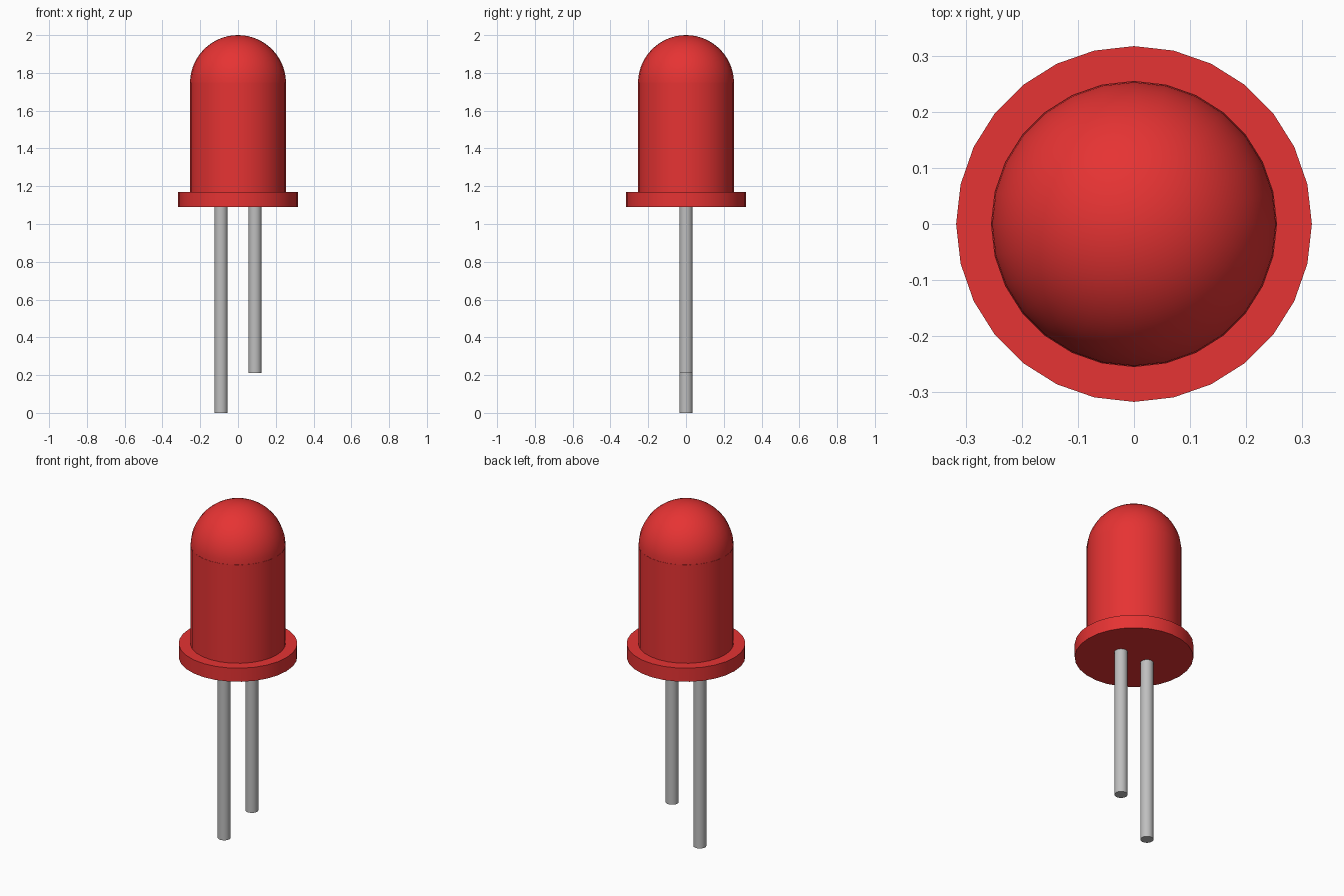
import bpy
import bmesh
import math

cube = bpy.data.objects.get("Cube")
if cube:
    bpy.data.objects.remove(cube, do_unlink=True)


def material(name, color):
    mat = bpy.data.materials.new(name)
    mat.use_nodes = True
    mat.diffuse_color = color
    mat.node_tree.nodes["Principled BSDF"].inputs["Base Color"].default_value = color
    return mat


red = material("red plastic", (0.79, 0.033, 0.033, 1))
grey = material("grey metal", (0.52, 0.52, 0.52, 1))


def finish(obj, name, mat):
    obj.name = name
    obj.data.materials.append(mat)
    bpy.ops.object.shade_smooth_by_angle(angle=math.radians(35))
    return obj


def cylinder(name, mat, radius, bottom, top, x=0, sides=28):
    bpy.ops.mesh.primitive_cylinder_add(
        vertices=sides, radius=radius, depth=top - bottom,
        location=(x, 0, (bottom + top) / 2))
    return finish(bpy.context.object, name, mat)


# Bulb: rim, straight body and rounded dome
cylinder("rim", red, 0.317, 1.09, 1.17)
cylinder("body", red, 0.255, 1.17, 1.75)

bpy.ops.mesh.primitive_uv_sphere_add(
    segments=28, ring_count=28, radius=0.254, location=(0, 0, 1.746))
dome = bpy.context.object
bm = bmesh.new()
bm.from_mesh(dome.data)
bmesh.ops.delete(bm, geom=[v for v in bm.verts if v.co.z < -0.01], context="VERTS")
bm.to_mesh(dome.data)
bm.free()
finish(dome, "dome", red)

# Wire leads, one longer than the other
for name, x, bottom in (("long_lead", -0.09, 0), ("short_lead", 0.09, 0.21)):
    cylinder(name, grey, 0.035, bottom, 1.09, x)
